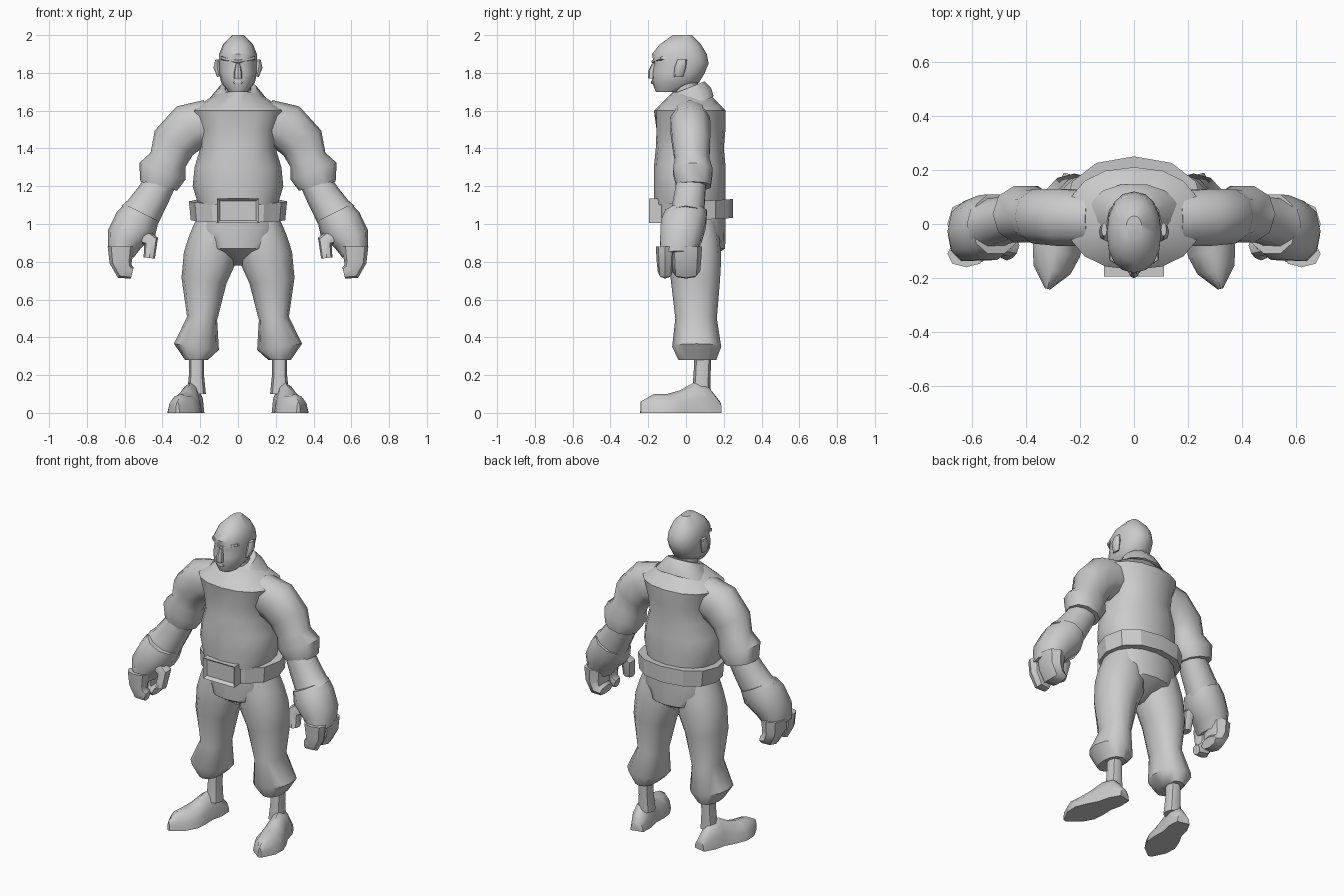
import bpy, bmesh, math
from mathutils import Vector

if "Cube" in bpy.data.objects:
    bpy.data.objects.remove(bpy.data.objects["Cube"])

tone = (.6, .6, .6, 1)
grey = bpy.data.materials.new("plain grey")
grey.use_nodes = True
grey.diffuse_color = tone
grey.node_tree.nodes["Principled BSDF"].inputs["Base Color"].default_value = tone


def finish(name, bm, mirror=False, sharp=45):
    """Turn a bmesh into a shaded object, with an optional mirrored twin."""
    bmesh.ops.recalc_face_normals(bm, faces=bm.faces[:])
    mesh = bpy.data.meshes.new(name)
    bm.to_mesh(mesh)
    bm.free()
    mesh.materials.append(grey)
    obj = bpy.data.objects.new(name, mesh)
    bpy.context.collection.objects.link(obj)
    if mirror:
        obj.modifiers.new("Mirror", 'MIRROR').use_axis[0] = True
    bpy.ops.object.select_all(action='DESELECT')
    obj.select_set(True)
    bpy.context.view_layer.objects.active = obj
    bpy.ops.object.shade_smooth_by_angle(angle=math.radians(sharp))


def skin(rings):
    """Bridge matching rings of points and cap both ends."""
    bm = bmesh.new()
    loops = [[bm.verts.new(point) for point in ring] for ring in rings]
    bm.faces.new(loops[0])
    bm.faces.new(loops[-1])
    for lower, upper in zip(loops, loops[1:]):
        for i in range(len(lower)):
            bm.faces.new((lower[i - 1], lower[i], upper[i], upper[i - 1]))
    return bm


def oval(middle, across, deep, sides):
    """Slightly squared ellipse spanned by two half-axes."""
    def swell(value):
        return math.copysign(abs(value) ** .9, value)
    turns = [math.tau * i / sides for i in range(sides)]
    return [middle + across * swell(math.cos(t)) + deep * swell(math.sin(t)) for t in turns]


def stack(bottom, step, widths, fronts, backs, tilt=0, sides=16):
    """Level rings at even heights, each reaching from its front to its back."""
    rings = []
    for i, (width, front, back) in enumerate(zip(widths, fronts, backs)):
        middle = Vector((0, (front + back) / 2, bottom + i * step))
        half = (back - front) / 2
        rings.append(oval(middle, Vector((width, 0, 0)), Vector((0, half, half * tilt)), sides))
    return skin(rings)


def column(bottom, step, widths, y, depth, **options):
    """Stack whose depth follows its width up to a limit."""
    halves = [min(depth, width * .9) for width in widths]
    return stack(bottom, step, widths, [y - h for h in halves], [y + h for h in halves], **options)


def limb(name, path, y_start, y_end, depth, sides=10):
    """Mirrored tube along a path of x, z and radius, square to its direction."""
    rings = []
    last = len(path) - 1
    for i, (x, z, radius) in enumerate(path):
        before, after = path[max(i - 1, 0)], path[min(i + 1, last)]
        across = Vector((before[1] - after[1], 0, after[0] - before[0])).normalized()
        middle = Vector((x, y_start + (y_end - y_start) * i / last, z))
        deep = Vector((0, (radius + depth) / 2, 0))
        rings.append(oval(middle, across * radius, deep, sides))
    finish(name, skin(rings), mirror=True)


# Shirt body with a pinched fold below the neck
shirt = column(1.1, .1, (.21, .24, .23, .2, .21, .25, .1), y=.02, depth=.19)
for vert in shirt.verts:
    if abs(vert.co.x) < .01 and vert.co.y < 0 and 1.45 < vert.co.z < 1.55:
        vert.co.y += .03
finish("shirt_body", shirt)

# Collar standing higher at the back
finish("collar", column(1.62, .05, (.18, .14, .1), y=.01, depth=.14, tilt=.4, sides=14))

# Sleeves with rolled cuffs
limb("sleeves", [(.15, 1.54, .12), (.26, 1.51, .13), (.34, 1.43, .12), (.37, 1.34, .1),
                 (.4, 1.28, .13), (.42, 1.2, .1)], y_start=.02, y_end=.04, depth=.09)

# Forearms, palms, curled fingers and thumbs
limb("forearms", [(.4, 1.24, .08), (.45, 1.15, .09), (.5, 1.07, .1), (.53, 1.03, .11)],
     y_start=.03, y_end=0, depth=.08)
limb("palms", [(.51, 1.06, .1), (.54, 1, .12), (.6, .92, .1), (.62, .84, .07)],
     y_start=0, y_end=-.04, depth=.13)
for name, y, depth in (("grouped_fingers", 0, .1), ("index_fingers", -.11, .03)):
    limb(name, [(.62, .88, .07), (.62, .8, .06), (.6, .75, .05), (.56, .74, .03)],
         y_start=y, y_end=y, depth=depth, sides=8)
limb("thumbs", [(.53, .95, .05), (.46, .91, .04), (.47, .82, .03)],
     y_start=-.06, y_end=-.1, depth=.04, sides=8)

# Neck and head
finish("neck", column(1.6, .1, (.08, .07, .07), y=0, depth=.08))
finish("head", stack(1.7, .05,
                     widths=(.05, .09, .1, .1, .1, .08, .03),
                     fronts=(-.16, -.18, -.18, -.17, -.18, -.14, -.07),
                     backs=(-.02, .07, .1, .12, .11, .08, .03)))

# Ears, brows, nose and lips
limb("ears", [(.1, 1.78, .01), (.11, 1.83, .02), (.11, 1.87, .01)],
     y_start=-.04, y_end=-.02, depth=.04, sides=8)
limb("brows", [(0, 1.86, .01), (.05, 1.87, .01), (.09, 1.88, .01)],
     y_start=-.17, y_end=-.12, depth=.02, sides=6)
finish("nose", stack(1.77, .04, widths=(.02, .02, .01), fronts=(-.2, -.2, -.18),
                     backs=[-.15] * 3, sides=8))
finish("lips", column(1.74, .01, (.02, .03, .02), y=-.165, depth=.02, sides=8))

# Belt band
finish("belt", column(1.02, .1, (.25, .26), y=.05, depth=.2, tilt=.06, sides=12), sharp=25)

# Buckle with a recessed front
buckle = bmesh.new()
bmesh.ops.create_cube(buckle, size=1)
for vert in buckle.verts:
    vert.co = vert.co * Vector((.22, .07, .13)) + Vector((0, -.16, 1.07))
plate = [face for face in buckle.faces if face.normal.y < -.5]
bmesh.ops.inset_region(buckle, faces=plate, thickness=.02, depth=-.02)
finish("belt_buckle", buckle, sharp=25)

# Trouser seat and legs gathered below the knee
finish("trouser_seat", column(.78, .09, (.03, .18, .23, .21), y=.045, depth=.165))
limb("trouser_legs", [(.12, 1.02, .1), (.13, .92, .13), (.15, .82, .14), (.18, .7, .12),
                      (.19, .5, .08), (.22, .35, .12), (.22, .28, .06)],
     y_start=.04, y_end=.06, depth=.14, sides=12)

# Ankles
limb("ankles", [(.22, .32, .04), (.22, .2, .04), (.22, .1, .05)],
     y_start=.09, y_end=.08, depth=.05, sides=8)

# Flat-soled shoes splayed outward
heel, toe = Vector((.22, .18, 0)), Vector((.32, -.24, 0))
along = toe - heel
side = Vector((-along.y, along.x, 0)).normalized()
widths = (.04, .06, .06, .08, .09, .07, .01)
heights = (.06, .15, .16, .12, .1, .1, .06)
rings = []
for i, (width, height) in enumerate(zip(widths, heights)):
    base = heel + along * i / (len(widths) - 1)
    arch = [math.pi * k / 6 for k in range(7)]
    rings.append([base + side * width * math.cos(t) + Vector((0, 0, height * math.sin(t)))
                  for t in arch])
finish("shoes", skin(rings), mirror=True)
